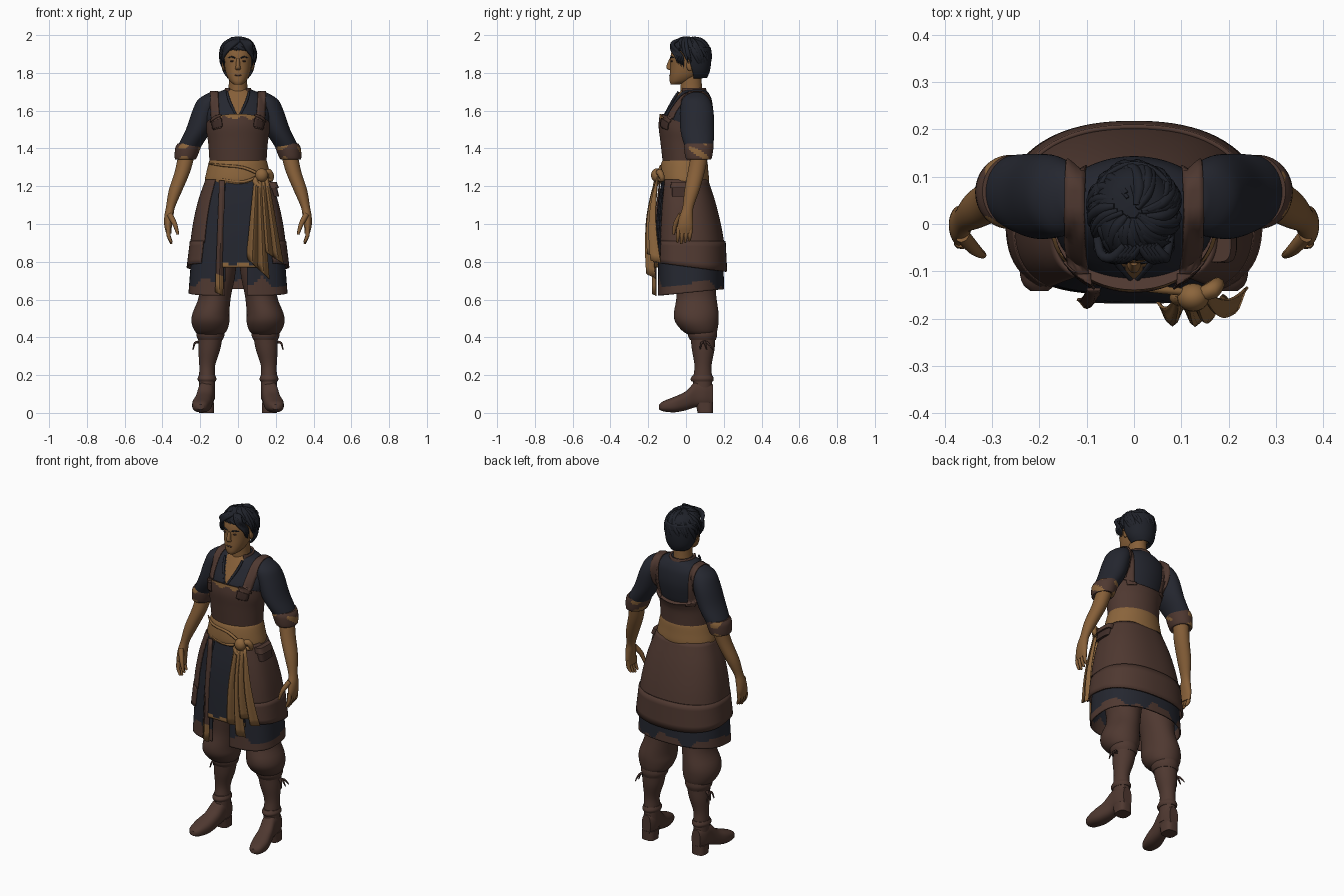
import bpy, bmesh, math, random
from mathutils import Vector
from mathutils.bvhtree import BVHTree

random.seed(4)
if "Cube" in bpy.data.objects:
    bpy.data.objects.remove(bpy.data.objects["Cube"])


def material(name, colour):
    m = bpy.data.materials.new(name)
    m.use_nodes = True
    m.diffuse_color = (*colour, 1)
    m.node_tree.nodes["Principled BSDF"].inputs["Base Color"].default_value = (*colour, 1)
    return m


NAVY = material("navy cloth", (.018, .02, .029))
HAIR = material("black hair", (.014, .016, .023))
BROWN = material("brown leather", (.078, .04, .03))
DARK = material("dark leather", (.05, .026, .021))
SKIN = material("skin", (.24, .115, .04))
TAN = material("tan sash", (.26, .13, .045))


def finish(name, bm, mats, thick=0, rule=None):
    """Turn a bmesh into a smooth object, coloured by an optional rule."""
    bmesh.ops.recalc_face_normals(bm, faces=bm.faces)
    for f in bm.faces:
        f.smooth = True
        if rule:
            f.material_index = rule(f.calc_center_median())
    me = bpy.data.meshes.new(name)
    bm.to_mesh(me)
    bm.free()
    me.set_sharp_from_angle(angle=math.radians(45))
    for m in mats:
        me.materials.append(m)
    ob = bpy.data.objects.new(name, me)
    bpy.context.collection.objects.link(ob)
    if thick:
        mod = ob.modifiers.new("thickness", "SOLIDIFY")
        mod.thickness, mod.offset = thick, 0
    return ob


def grid(name, rows, mats, closed=False, thick=0, rule=None):
    """Skin rows of points; closed rows are capped at both ends."""
    bm = bmesh.new()
    vs = [[bm.verts.new(p) for p in row] for row in rows]
    n = len(vs[0])
    for a, b in zip(vs, vs[1:]):
        for i in range(n if closed else n - 1):
            j = (i + 1) % n
            bm.faces.new((a[i], a[j], b[j], b[i]))
    if closed:
        bm.faces.new(vs[0])
        bm.faces.new(vs[-1])
    return finish(name, bm, mats, thick, rule)


def spline(keys, steps):
    """Catmull-Rom interpolation between key tuples."""
    out = []
    for i in range(len(keys) - 1):
        q = [keys[max(0, min(len(keys) - 1, i + k))] for k in (-1, 0, 1, 2)]
        for s in range(steps):
            t = s / steps
            out.append([b + .5 * t * (c - a + t * (2*a - 5*b + 4*c - d + t * (3*(b - c) + d - a)))
                        for a, b, c, d in zip(*q)])
    return out + [list(keys[-1])]


def loft(name, keys, mats, side=1, axis="z", p=2, boxy=0, arc=None, tilt=0, n=48, steps=4, thick=0, rule=None):
    """Rings of (level, centre x, half width, front, back); angle 0 faces the front, boxy squares it off."""
    rings, rows = spline(keys, steps), []
    a0, a1 = arc or (0, 360)
    for k, (lv, cx, rx, f, b) in enumerate(rings):
        row = []
        for i in range(n if not arc else n + 1):
            t = math.radians(a0 + (a1 - a0) * i / n)
            s, c = math.sin(t), math.cos(t)
            e = 2 / (p + boxy * (c > 0))
            x = side * (cx + rx * math.copysign(abs(s) ** e, s))
            y = (f + b) / 2 - (b - f) / 2 * math.copysign(abs(c) ** e, c)
            z = lv + tilt * y * k / (len(rings) - 1)
            row.append((x, y, z) if axis == "z" else (x, z, y))
        rows.append(row)
    return grid(name, rows, mats, not arc, thick, rule)


def tubes(name, paths, mat):
    """Tapered round strands through (x, y, z, radius) points."""
    cu = bpy.data.curves.new(name, "CURVE")
    cu.dimensions, cu.bevel_depth, cu.bevel_resolution, cu.use_fill_caps = "3D", 1, 2, True
    for path in paths:
        sp = cu.splines.new("POLY")
        pts = spline(path, 3)
        sp.points.add(len(pts) - 1)
        for q, (x, y, z, r) in zip(sp.points, pts):
            q.co, q.radius = (x, y, z, 1), r
        sp.use_smooth = True
    cu.materials.append(mat)
    ob = bpy.data.objects.new(name, cu)
    bpy.context.collection.objects.link(ob)


def blob(name, centre, size, mat):
    bm = bmesh.new()
    bmesh.ops.create_uvsphere(bm, u_segments=20, v_segments=12, radius=1)
    for v in bm.verts:
        v.co = Vector(a * b + c for a, b, c in zip(v.co, size, centre))
    return finish(name, bm, [mat])


def pleats(name, top, half, left, right, folds, depth, mats, rule=None):
    """Hanging cloth fanning from a narrow top to a slanted lower edge."""
    rows = []
    for k in range(13):
        v, row = k / 12, []
        for i in range(folds * 8 + 1):
            u = i / (folds * 8)
            a = Vector(top) + Vector((half * (2 * u - 1), 0, 0))
            q = a.lerp(Vector(left).lerp(Vector(right), u), v)
            q.y += depth * (v ** .6 * math.cos(u * folds * math.tau) - math.sin(v * math.pi))
            row.append(q)
        rows.append(row)
    return grid(name, rows, mats, thick=.006, rule=rule)


# Torso with an open neckline
torso = loft("shirt_torso", [(1.2, 0, .15, -.11, .1), (1.33, 0, .14, -.11, .1), (1.42, 0, .147, -.122, .108),
             (1.5, 0, .162, -.13, .13), (1.58, 0, .172, -.112, .143), (1.65, 0, .16, -.068, .138),
             (1.69, 0, .12, -.04, .122), (1.715, 0, .06, -.02, .1)], [NAVY, SKIN], n=120, steps=8,
             rule=lambda c: int(c.y < .02 and c.z > 1.56 and abs(c.x) < .4 * (c.z - 1.56)))
bib = loft("apron_bib", [(1.3, 0, .149, -.12, .11), (1.42, 0, .157, -.136, .118), (1.48, 0, .166, -.145, .128),
           (1.525, 0, .17, -.139, .14)], [BROWN, TAN], tilt=-.42, n=96, steps=8,
           rule=lambda c: int(c.y < -.1 and c.z > 1.563 + .008 * math.sin(70 * c.x)))
loft("neck", [(1.66, 0, .06, -.03, .09), (1.72, 0, .05, -.03, .085), (1.8, 0, .048, -.03, .08)], [SKIN])
loft("collar", [(1.66, 0, .085, -.045, .115), (1.69, 0, .072, -.04, .108), (1.72, 0, .064, -.036, .1)], [BROWN],
     arc=(45, 315), thick=.01)
tubes("neckline_trim", [[(s * .058, -.04, 1.7, .006), (s * .045, -.072, 1.65, .007), (s * .004, -.12, 1.565, .005)]
                        for s in (1, -1)], NAVY)

# Arms and hands
sleeves = []
for side, tag in ((1, "left"), (-1, "right")):
    sleeves.append(loft(tag + "_sleeve", [(1.697, .125, .025, .02, .09), (1.66, .15, .06, -.02, .125),
                   (1.6, .175, .066, -.03, .145), (1.5, .208, .068, -.03, .148), (1.42, .252, .063, -.01, .145),
                   (1.375, .27, .055, .01, .13)], [NAVY], side))
    loft(tag + "_sleeve_cuff", [(1.425, .256, .064, -.006, .145), (1.4, .266, .067, -.01, .145),
         (1.345, .278, .056, .0, .135), (1.35, .278, .04, .02, .12)], [BROWN, TAN], side, n=96, steps=6,
         rule=lambda c: int(math.sin(60 * c.x) + math.sin(50 * c.y + 90 * c.z) > .9))
    loft(tag + "_forearm", [(1.38, .27, .044, .03, .12), (1.28, .293, .041, .01, .1), (1.18, .33, .036, -.008, .072),
         (1.09, .357, .024, -.018, .04), (1.04, .366, .024, -.035, .037), (.99, .37, .02, -.045, .038),
         (.95, .366, .014, -.045, .033)], [SKIN], side)
    fingers = [[(side * .368, -.038 + .021 * i, .985, .012), (side * .368, -.042 + .021 * i, .94, .011),
                (side * .352, -.046 + .021 * i, .895 + .008 * abs(i - 1), .006)] for i in range(4)]
    fingers.append([(side * .362, -.025, 1.05, .016), (side * .335, -.055, 1.0, .013), (side * .318, -.066, .945, .007)])
    tubes(tag + "_fingers", fingers, SKIN)

# Shoulder straps laid on the clothing below, bowing outward over the shoulder
layers = [BVHTree.FromPolygons([v.co for v in o.data.vertices], [p.vertices for p in o.data.polygons])
          for o in [torso, bib] + sleeves]


def strap(name, side, inner, outer, start, end, lift, mat):
    rows = []
    for k in range(41):
        a, row = math.radians(start + (end - start) * k / 40), []
        d = Vector((0, -math.cos(a), math.sin(a)))
        for i in range(5):
            x = inner + (outer - inner) * i / 4 + .025 * math.sin(a)
            o = Vector((side * x, .02, 1.46))
            hits = [t.ray_cast(o + d, -d)[3] for t in layers]
            row.append(o + d * (1 - min(h for h in hits if h is not None) + lift))
        rows.append(row)
    grid(name, rows, [mat], thick=.006)


for side, tag in ((1, "left"), (-1, "right")):
    strap(tag + "_strap", side, .08, .122, 18, 178, .004, BROWN)
    strap(tag + "_strap_tab", side, .074, .125, 20, 34, .01, DARK)
    strap(tag + "_strap_loop", side, .074, .13, 37, 42, .011, BROWN)

# Head and face
loft("head", [(1.738, 0, .02, -.08, -.04), (1.755, 0, .042, -.086, .02), (1.79, 0, .061, -.086, .07),
     (1.84, 0, .072, -.083, .1), (1.9, 0, .076, -.08, .115), (1.95, 0, .062, -.06, .1), (1.98, 0, .025, -.02, .05)],
     [SKIN], p=2.2)
loft("nose", [(1.875, 0, .008, -.088, -.07), (1.835, 0, .012, -.104, -.07), (1.82, 0, .015, -.098, -.07),
     (1.814, 0, .007, -.086, -.07)], [SKIN], n=20)
blob("lips", (0, -.084, 1.788), (.018, .005, .005), BROWN)
for s, tag in ((1, "left"), (-1, "right")):
    blob(tag + "_eye", (s * .031, -.075, 1.862), (.012, .006, .004), DARK)
    tubes(tag + "_brow", [[(s * .014, -.081, 1.878, .003), (s * .032, -.078, 1.885, .004), (s * .053, -.062, 1.88, .002)]], HAIR)
    blob(tag + "_ear", (s * .076, .02, 1.84), (.009, .018, .03), SKIN)

# Short tousled hair
loft("hair_back", [(1.775, 0, .05, .0, .105), (1.81, 0, .074, -.02, .12), (1.87, 0, .087, -.055, .128),
     (1.935, 0, .085, -.07, .126)], [HAIR], arc=(78, 282), thick=.012)
loft("hair_crown", [(1.922, 0, .086, -.074, .126), (1.95, 0, .078, -.071, .116), (1.972, 0, .058, -.05, .09),
     (1.985, 0, .02, -.01, .04)], [HAIR])
locks = []
for i in range(110):
    az, top = random.uniform(0, math.tau), random.uniform(5, 60)
    front = math.cos(az) > .5
    low = random.uniform(60, 74) if front else random.uniform(85, 140 if math.cos(az) < -.2 else 112)
    lock, w, flick = [], random.uniform(.007, .014), random.uniform(-.02, .1)
    for k in range(5):
        e, a = math.radians(top + (low - top) * k / 4), az + .16 * k - .3
        r = .98 + .01 * k + flick * (k / 4) ** 2 * (2 - low / 70)
        lock.append((.092 * r * math.sin(e) * math.sin(a), .026 - .1 * r * math.sin(e) * math.cos(a),
                     1.885 + .104 * r * math.cos(e), w * (.5, 1, 1, .7, .08)[k]))
    locks.append(lock)
# Parted fringe sweeping out to each side of the forehead
for s in (1, -1):
    for i in range(5):
        d = .008 * i
        locks.append([(.012 + s * d, -.045, 1.972, .008), (.01 + s * (.022 + d), -.07, 1.958, .011),
                      (s * (.05 + .6 * d), -.074 + .3 * d, 1.925 + .3 * d, .01), (s * .078, -.052 + d, 1.885, .008),
                      (s * (.08 - .2 * d), -.046 + d, 1.85 - .8 * d, .001)])
tubes("hair_locks", locks, HAIR)

# Skirt layers, wrapped open at the front
loft("underskirt", [(1.23, 0, .16, -.115, .1), (1.1, 0, .2, -.13, .14), (.9, 0, .235, -.142, .185),
     (.635, 0, .258, -.145, .198)], [NAVY, BROWN], p=2.3, boxy=.9, arc=(4, 353), tilt=.1, n=180, steps=18, thick=.008,
     rule=lambda c: int(c.z < .682 + .026 * math.sin(24 * c.x + 9 * c.y) + .013 * math.sin(61 * c.x)))
loft("overskirt", [(1.235, 0, .168, -.122, .113), (1.12, 0, .208, -.135, .152), (1, 0, .235, -.145, .183),
     (.89, 0, .25, -.15, .203)], [BROWN], p=2.3, boxy=.9, arc=(32, 325), tilt=-.1, n=64, thick=.008)
loft("overskirt_lower_tier", [(.91, 0, .25, -.151, .205), (.775, 0, .267, -.153, .213)], [BROWN],
     p=2.3, boxy=.9, arc=(34, 323), tilt=-.13, n=64, thick=.01)
loft("front_panel", [(1.23, 0, .168, -.125, .113), (1.1, 0, .21, -.146, .152), (.95, 0, .235, -.158, .18),
     (.77, 0, .26, -.164, .2)], [NAVY, TAN], p=2.3, boxy=.9, arc=(-12, 26), n=48, steps=10, thick=.008,
     rule=lambda c: int(c.z < .79 + .008 * math.sin(60 * c.x)))
pleats("front_strip", (-.085, -.138, 1.23), .014, (-.12, -.168, .64), (-.08, -.168, .62), 1, .009, [BROWN, TAN],
       rule=lambda c: int(c.z < .73 + .8 * (c.x + .1)))
loft("side_pocket", [(1.145, .192, .026, -.075, .03), (1.215, .172, .03, -.075, .03)], [DARK], p=4)
loft("side_pocket_flap", [(1.19, .184, .033, -.082, .037), (1.222, .171, .034, -.08, .035)], [BROWN], p=4)

# Waist sash, knot and hanging tails
loft("waist_sash", [(1.205, 0, .168, -.128, .114), (1.23, 0, .176, -.14, .122), (1.28, 0, .166, -.138, .118),
     (1.325, 0, .155, -.13, .114), (1.342, 0, .148, -.12, .108)], [TAN], n=64)
tubes("sash_folds", [[(-.155, -.06, z + .01, .004), (-.08, -.122, z, .007), (.03, -.136, z - .012, .008),
                      (.12, -.145, 1.26, .008)] for z in (1.31, 1.235)], TAN)
blob("sash_knot", (.125, -.155, 1.258), (.034, .03, .036), TAN)
tubes("sash_bow", [[(.13, -.15, 1.26, .012), (.165, -.14, 1.275, .018), (.175, -.125, 1.235, .013), (.13, -.15, 1.24, .01)],
                   [(.12, -.15, 1.26, .012), (.09, -.155, 1.225, .016), (.115, -.165, 1.2, .012)]], TAN)
pleats("sash_tail_inner", (.105, -.155, 1.25), .018, (.045, -.182, .82), (.165, -.185, .71), 2, .024, [TAN])
pleats("sash_tail_outer", (.14, -.15, 1.25), .018, (.135, -.19, .86), (.24, -.155, .79), 2, .022, [TAN])

# Breeches and boots
for side, tag in ((1, "left"), (-1, "right")):
    loft(tag + "_breeches", [(.41, .146, .06, .02, .15), (.435, .145, .085, -.02, .165), (.48, .146, .1, -.056, .172),
         (.53, .143, .097, -.064, .172), (.62, .122, .085, -.05, .16), (.75, .112, .1, -.06, .15),
         (.95, .095, .09, -.06, .13)], [BROWN], side)
    loft(tag + "_boot_shaft", [(.07, .165, .042, .03, .138), (.18, .164, .042, .038, .138), (.25, .163, .042, .045, .135),
         (.33, .153, .057, .032, .15), (.39, .147, .063, .025, .155), (.43, .145, .066, .02, .158)], [BROWN], side)
    loft(tag + "_knee_cuff", [(.385, .146, .064, .022, .157), (.41, .146, .074, .01, .165), (.44, .146, .07, .012, .163)],
         [BROWN], side)
    loft(tag + "_ankle_cuff", [(.165, .164, .044, .03, .142), (.18, .164, .05, .024, .147), (.198, .164, .044, .034, .14)],
         [BROWN], side)
    loft(tag + "_boot_foot", [(-.142, .2, .018, .018, .045), (-.12, .2, .038, .008, .062), (-.06, .192, .05, .003, .086),
         (0, .18, .046, .014, .115), (.05, .17, .043, .03, .165), (.1, .166, .042, .03, .17),
         (.142, .165, .028, .035, .15)], [BROWN], side, axis="y", p=2.5)
    loft(tag + "_boot_heel", [(0, .166, .04, .062, .142), (.055, .166, .04, .05, .144)], [BROWN], side, p=3)
    tubes(tag + "_boot_laces", [[(side * .205, .1, .375, .008), (side * .228, .1 + d, .37, .006),
          (side * .238, .11 + 2 * d, .335, .003)] for d in (-.018, 0, .016)], DARK)
